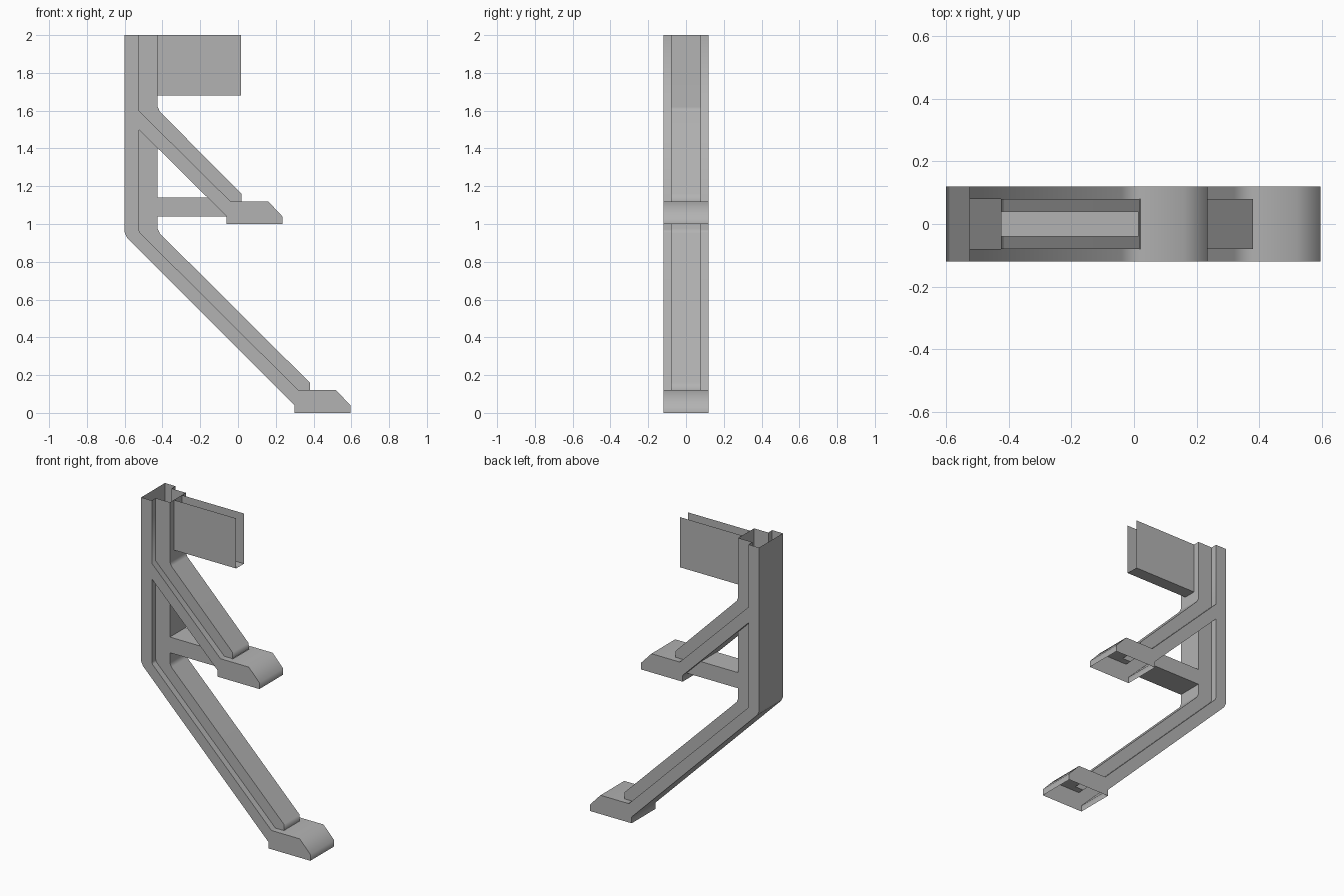
import bpy
import bmesh
import math

old = bpy.data.objects.get("Cube")
if old:
    bpy.data.objects.remove(old)

FLANGE, RIB, ARM = 0.12, 0.08, 0.04   # half widths

grey = bpy.data.materials.new("grey_metal")
grey.use_nodes = True
grey.diffuse_color = (0.45, 0.45, 0.45, 1)
grey.node_tree.nodes["Principled BSDF"].inputs["Base Color"].default_value = grey.diffuse_color


def shell(name, points, modes, half, inner=RIB):
    """Hollow sheet part: a profile in x-z with two side faces.
    Each edge is a wall (w), a wall slit down the middle (s) or open (-)."""
    bm = bmesh.new()

    def row(y):
        return [bm.verts.new((x, y, z)) for x, z in points]

    front, back = row(-half), row(half)
    bm.faces.new(front)
    bm.faces.new(back[::-1])
    front_in, back_in = row(-inner), row(inner)
    for i, mode in enumerate(modes):
        j = (i + 1) % len(points)
        pairs = {"w": [(front, back)],
                 "s": [(front, front_in), (back_in, back)]}.get(mode, [])
        for a, b in pairs:
            bm.faces.new((a[i], b[i], b[j], a[j]))
    bmesh.ops.delete(bm, geom=[v for v in bm.verts if not v.link_faces], context="VERTS")
    mesh = bpy.data.meshes.new(name)
    bm.to_mesh(mesh)
    bm.free()
    mesh.materials.append(grey)
    obj = bpy.data.objects.new(name, mesh)
    bpy.context.collection.objects.link(obj)
    bpy.ops.object.select_all(action="DESELECT")
    obj.select_set(True)
    bpy.context.view_layer.objects.active = obj
    bpy.ops.object.shade_smooth_by_angle(angle=math.radians(50))
    weighted = obj.modifiers.new("even_shading", "WEIGHTED_NORMAL")
    weighted.keep_sharp = True
    return obj


def foot(x, z):
    """Foot outline from the lower heel corner round to the leg."""
    return [(x, z + 0.04), (x, z), (x + 0.295, z), (x + 0.295, z + 0.04),
            (x + 0.22, z + 0.12), (x + 0.08, z + 0.12), (x + 0.02, z + 0.12)]


# Wide outer channel: post, both sloping legs and both feet, open at top and soles
shell("outer_channel",
      [(-0.6, 2), (-0.6, 0.955), (-0.588, 0.928)]
      + foot(0.3, 0)
      + [(-0.52, 0.955), (-0.525, 0.97), (-0.525, 1.5)]
      + foot(-0.06, 1)
      + [(-0.525, 1.6), (-0.525, 2)],
      "www" + "w-wwws" + "s" + "ss" + "w" + "w-wwws" + "s" + "s" + "-", FLANGE)

# Narrow rib along the upper post and the upper leg
shell("upper_rib",
      [(-0.525, 2), (-0.525, 1.6), (-0.04, 1.12), (0.018, 1.12), (0.018, 1.16),
       (-0.414, 1.595), (-0.425, 1.62), (-0.425, 2)],
      "---wwww-", RIB)

# Narrow rib along the lower post and lower leg, with the strut to the upper foot
shell("lower_rib_and_strut",
      [(-0.525, 1.5), (-0.525, 0.97), (-0.52, 0.955), (0.32, 0.12), (0.38, 0.12),
       (0.38, 0.16), (-0.414, 0.95), (-0.425, 0.975), (-0.425, 1.04),
       (-0.06, 1.04), (-0.16, 1.14), (-0.425, 1.14), (-0.425, 1.4)],
      "----wwwww-ww-", RIB)

# Trough-shaped top arm, open above and at its far end
shell("top_arm",
      [(-0.425, 2), (-0.425, 1.68), (0.015, 1.68), (0.015, 2)],
      "-w--", ARM)
